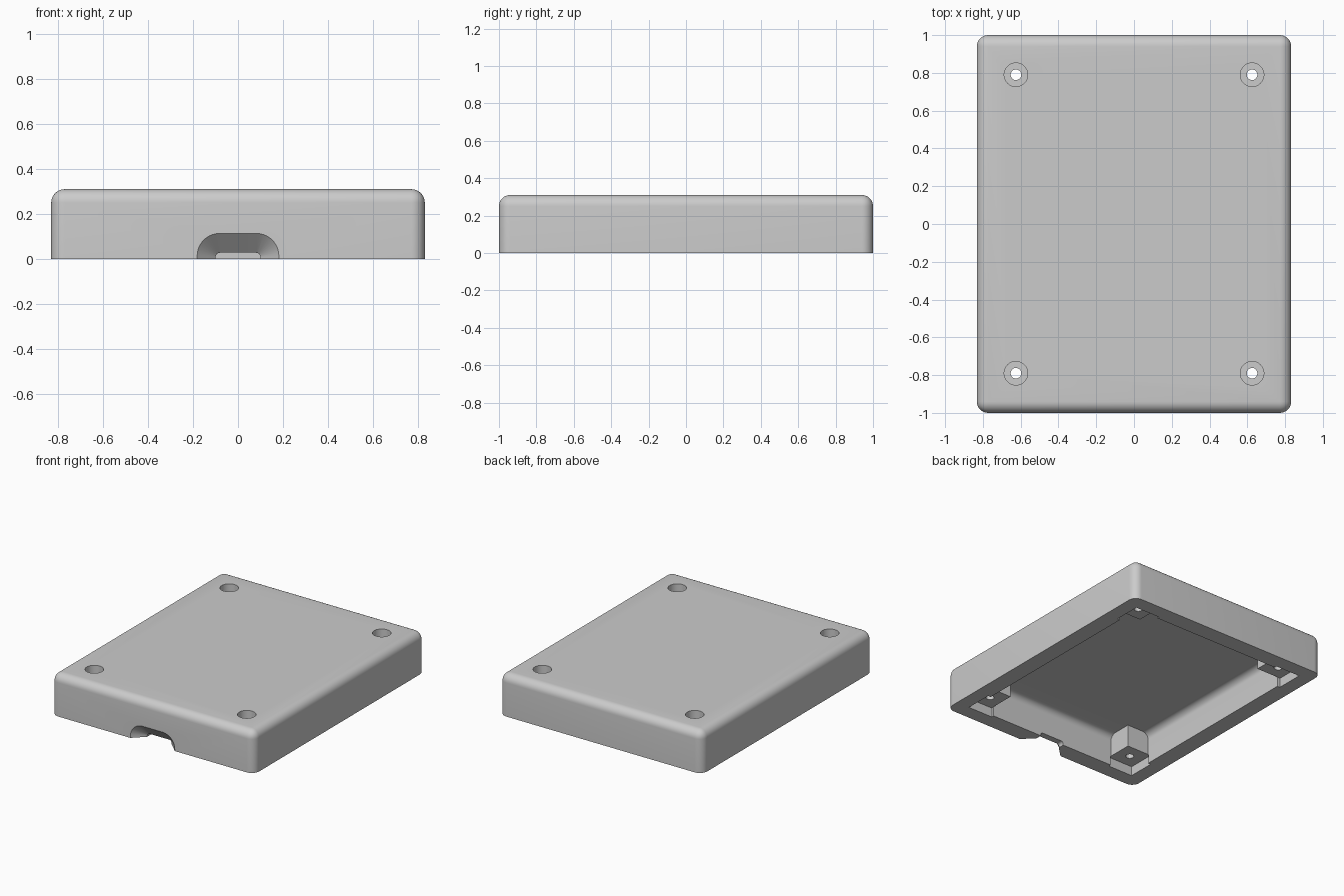
import bpy, bmesh, math
from mathutils import Matrix, Vector

cube = bpy.data.objects.get("Cube")
if cube:
    bpy.data.objects.remove(cube, do_unlink=True)

W, D, H = 0.832, 1.0, 0.31       # half width, half depth, height
CEILING, POST_END = 0.235, 0.07

grey = bpy.data.materials.new("light grey plastic")
grey.use_nodes = True
grey.diffuse_color = (0.6, 0.6, 0.6, 1)
grey.node_tree.nodes["Principled BSDF"].inputs["Base Color"].default_value = (0.6, 0.6, 0.6, 1)


def to_object(bm, name):
    bmesh.ops.recalc_face_normals(bm, faces=bm.faces)
    mesh = bpy.data.meshes.new(name)
    bm.to_mesh(mesh)
    bm.free()
    mesh.materials.append(grey)
    obj = bpy.data.objects.new(name, mesh)
    bpy.context.collection.objects.link(obj)
    return obj


def box(name, x0, x1, y0, y1, z0, z1, radius=0):
    """Box whose edges, apart from the bottom ones, may be rounded."""
    bm = bmesh.new()
    bmesh.ops.create_cube(bm, size=1)
    bmesh.ops.scale(bm, vec=(x1 - x0, y1 - y0, z1 - z0), verts=bm.verts)
    bmesh.ops.translate(bm, vec=((x0 + x1) / 2, (y0 + y1) / 2, (z0 + z1) / 2), verts=bm.verts)
    if radius:
        edges = [e for e in bm.edges if max(v.co.z for v in e.verts) > z1 - 0.001]
        bmesh.ops.bevel(bm, geom=edges, offset=radius, segments=8, profile=0.5, affect='EDGES')
    return to_object(bm, name)


def cylinder(name, x, y, radius, z0, z1):
    bm = bmesh.new()
    bmesh.ops.create_cone(bm, cap_ends=True, segments=40, radius1=radius, radius2=radius,
                          depth=z1 - z0, matrix=Matrix.Translation((x, y, (z0 + z1) / 2)))
    return to_object(bm, name)


def arch(width, height, radius, y):
    """Half outline with rounded upper corners, running below the rim."""
    pts = [Vector((width, y, -0.05))]
    for side, start in ((1, 0), (-1, 90)):
        for i in range(11):
            a = math.radians(start + 9 * i)
            pts.append(Vector((side * (width - radius) + radius * math.cos(a), y,
                               height - radius + radius * math.sin(a))))
    pts.append(Vector((-width, y, -0.05)))
    return pts


def port_cutter():
    """Flared socket opening: wide outside, narrow inside."""
    bm = bmesh.new()
    outer, inner = (0.182, 0.113, 0.1), (0.1, 0.027, 0.02)
    sections = [(outer, -1.1), (outer, -1.0), (inner, -0.92), (inner, -0.8)]
    rings = [[bm.verts.new(p) for p in arch(*size, y)] for size, y in sections]
    for a, b in zip(rings, rings[1:]):
        for i in range(len(a)):
            j = (i + 1) % len(a)
            bm.faces.new((a[i], a[j], b[j], b[i]))
    bm.faces.new(rings[0])
    bm.faces.new(rings[-1])
    return to_object(bm, "port_cutter")


def combine(target, tool, operation):
    mod = target.modifiers.new(operation.lower(), 'BOOLEAN')
    mod.operation, mod.solver, mod.object = operation, 'EXACT', tool
    bpy.context.view_layer.objects.active = target
    bpy.ops.object.modifier_apply(modifier=mod.name)
    bpy.data.objects.remove(tool, do_unlink=True)


# Rounded shell, hollow from below
cover = box("enclosure_cover", -W, W, -D, D, 0, H, 0.06)
combine(cover, box("cavity_cutter", -0.705, 0.705, -0.873, 0.873, -0.1, CEILING, 0.05), 'DIFFERENCE')

# Corner screw posts, seat pockets below them and stepped screw holes
for x in (-0.625, 0.625):
    for y in (-0.79, 0.79):
        r = 0.1
        combine(cover, box("screw_post", x - r, x + r, y - r, y + r, 0.04, 0.26), 'UNION')
        r = 0.102
        combine(cover, box("pocket_cutter", x - r, x + r, y - r, y + r, -0.05, POST_END), 'DIFFERENCE')
        combine(cover, cylinder("shaft_cutter", x, y, 0.028, 0.03, 0.4), 'DIFFERENCE')
        combine(cover, cylinder("head_cutter", x, y, 0.0625, 0.17, 0.4), 'DIFFERENCE')

# Flared port in the front wall
combine(cover, port_cutter(), 'DIFFERENCE')

# Smooth rounded edges, crisp cut edges
for o in bpy.context.selected_objects:
    o.select_set(False)
cover.select_set(True)
bpy.context.view_layer.objects.active = cover
bpy.ops.object.shade_smooth_by_angle(angle=math.radians(30))
